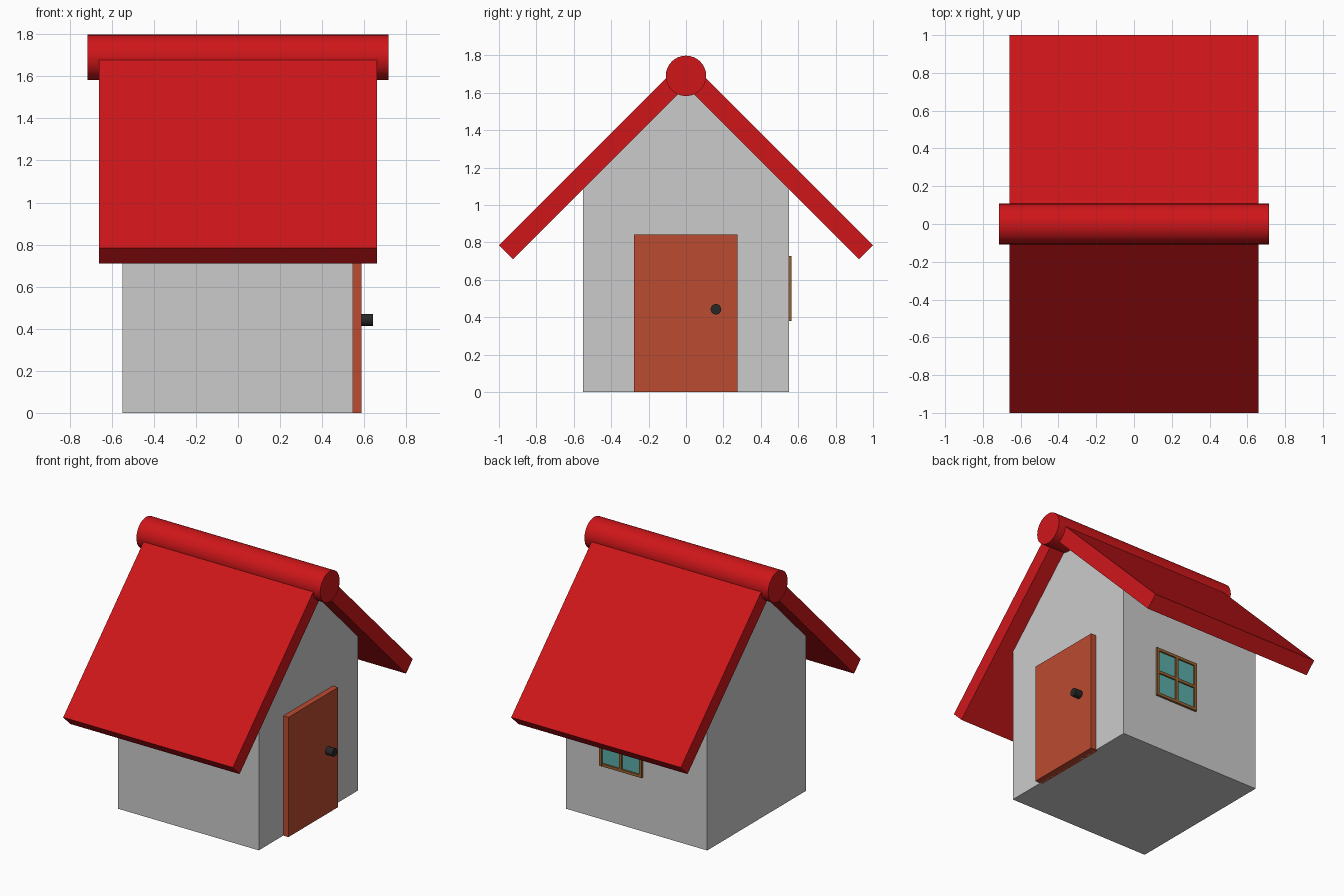
import bpy, bmesh, math
from mathutils import Matrix, Vector

if "Cube" in bpy.data.objects:
    bpy.data.objects.remove(bpy.data.objects["Cube"])


def material(name, rgb):
    m = bpy.data.materials.new(name)
    m.diffuse_color = (*rgb, 1)
    m.use_nodes = True
    m.node_tree.nodes["Principled BSDF"].inputs["Base Color"].default_value = m.diffuse_color
    return m


RED = material("roof_red", (0.62, 0.008, 0.01))
DOOR = material("door_orange", (0.5, 0.07, 0.03))
WOOD = material("window_wood", (0.3, 0.12, 0.03))
GLASS = material("window_glass", (0.1, 0.42, 0.4))
BLACK = material("knob_black", (0.02, 0.02, 0.02))


def finish(name, bm, mat=None):
    bmesh.ops.recalc_face_normals(bm, faces=bm.faces)
    mesh = bpy.data.meshes.new(name)
    bm.to_mesh(mesh)
    bm.free()
    obj = bpy.data.objects.new(name, mesh)
    bpy.context.collection.objects.link(obj)
    if mat:
        mesh.materials.append(mat)
    return obj


def extrude_x(name, profile, x0, x1, mat=None):
    """Extrude a y-z profile along x."""
    bm = bmesh.new()
    face = bm.faces.new([bm.verts.new((x0, y, z)) for y, z in profile])
    ext = bmesh.ops.extrude_face_region(bm, geom=[face])
    verts = [g for g in ext["geom"] if isinstance(g, bmesh.types.BMVert)]
    bmesh.ops.translate(bm, verts=verts, vec=(x1 - x0, 0, 0))
    return finish(name, bm, mat)


def box(name, lo, hi, mat=None):
    lo, hi = Vector(lo), Vector(hi)
    bm = bmesh.new()
    bmesh.ops.create_cube(bm, size=1, matrix=Matrix.Translation((lo + hi) / 2)
                          @ Matrix.Diagonal((*(hi - lo), 1)))
    return finish(name, bm, mat)


def rod_x(name, x0, x1, y, z, r, sides, mat):
    bm = bmesh.new()
    bmesh.ops.create_cone(bm, cap_ends=True, segments=sides, radius1=r, radius2=r, depth=x1 - x0,
                          matrix=Matrix.Translation(((x0 + x1) / 2, y, z))
                          @ Matrix.Rotation(math.pi / 2, 4, 'Y'))
    obj = finish(name, bm, mat)
    bpy.ops.object.select_all(action='DESELECT')
    obj.select_set(True)
    bpy.context.view_layer.objects.active = obj
    bpy.ops.object.shade_smooth_by_angle(angle=math.radians(30))
    return obj


# Gabled walls
extrude_x("walls", [(-0.55, 0), (0.55, 0), (0.55, 1.085), (0, 1.635), (-0.55, 1.085)], -0.55, 0.547)

# Pitched roof and round ridge
extrude_x("roof", [(0, 1.635), (0.925, 0.71), (1.0, 0.785), (0, 1.785),
                   (-1.0, 0.785), (-0.925, 0.71)], -0.66, 0.66, RED)
rod_x("roof_ridge", -0.715, 0.715, 0, 1.69, 0.108, 32, RED)

# Door and knob
box("door", (0.53, -0.278, 0), (0.587, 0.275, 0.842), DOOR)
rod_x("door_knob", 0.58, 0.641, 0.16, 0.442, 0.028, 32, BLACK)

# Window on the back wall: pane, frame and cross bars
X0, X1, Z0, Z1, T = -0.05, 0.28, 0.38, 0.728, 0.02
XM, ZM = (X0 + X1) / 2, (Z0 + Z1) / 2
box("window_glass", (X0 + 0.005, 0.54, Z0 + 0.005), (X1 - 0.005, 0.555, Z1 - 0.005), GLASS)
for side, x in (("right", X0), ("middle", XM - T / 2), ("left", X1 - T)):
    box(f"window_upright_{side}", (x, 0.54, Z0), (x + T, 0.565, Z1), WOOD)
for side, z in (("bottom", Z0), ("middle", ZM - T / 2), ("top", Z1 - T)):
    box(f"window_rail_{side}", (X0, 0.54, z), (X1, 0.5648, z + T), WOOD)
